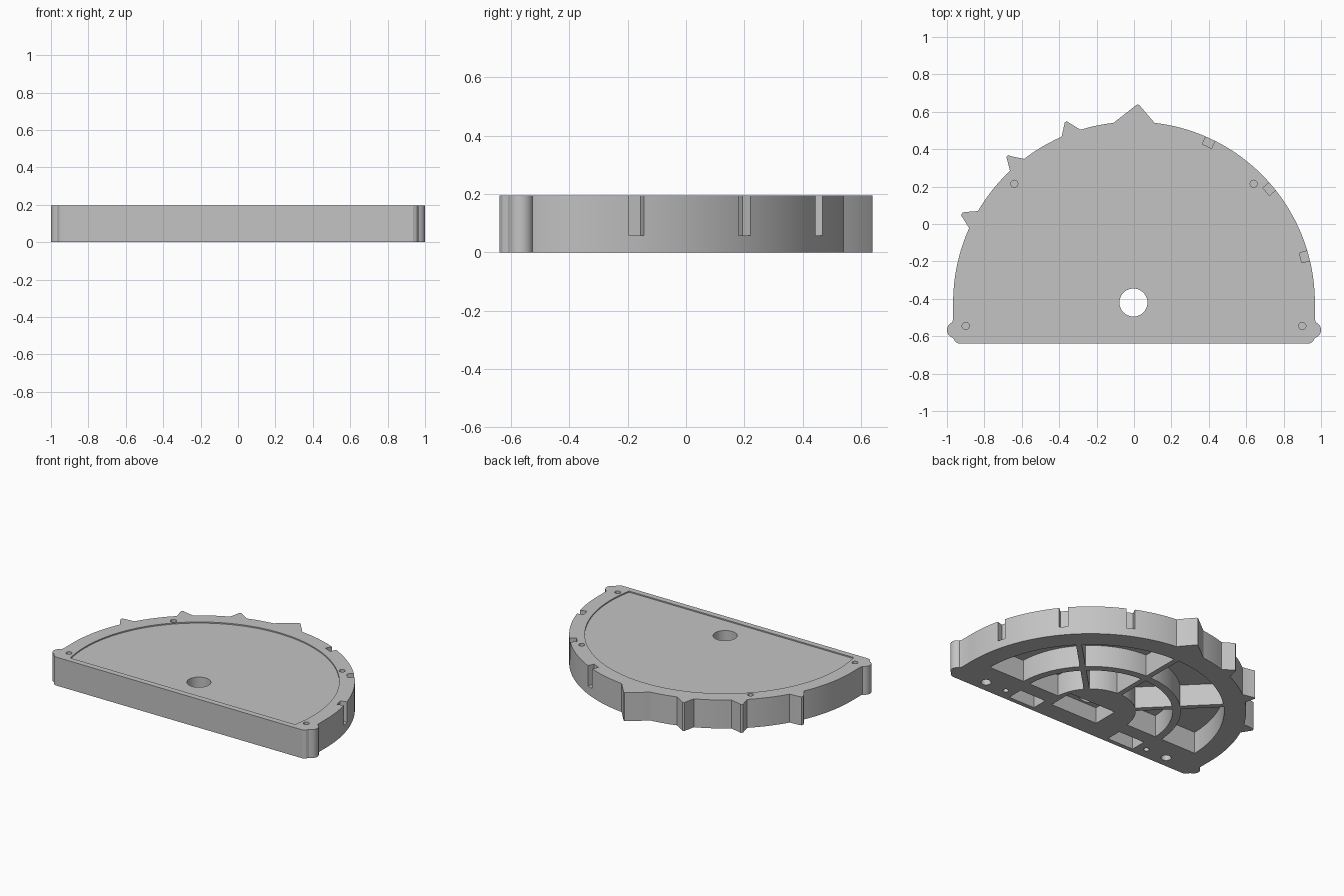
import bpy
import bmesh
from math import radians, degrees, cos, sin, asin

if "Cube" in bpy.data.objects:
    bpy.data.objects.remove(bpy.data.objects["Cube"], do_unlink=True)

CY = -0.42      # centre of the main arc
R = 0.967       # outer radius
H = 0.195       # thickness

grey = bpy.data.materials.new("plain grey")
grey.use_nodes = True
grey.diffuse_color = (0.55, 0.55, 0.55, 1)
grey.node_tree.nodes["Principled BSDF"].inputs["Base Color"].default_value = (0.55, 0.55, 0.55, 1)


def arc(cx, cy, r, a0, a1, n):
    """Points on an arc, angles in degrees."""
    angles = [radians(a0 + (a1 - a0) * i / n) for i in range(n + 1)]
    return [(cx + r * cos(a), cy + r * sin(a)) for a in angles]


def circle(cx, cy, r, n=32):
    return arc(cx, cy, r, 0, 360, n)[:-1]


def rect(x0, x1, y0, y1):
    return [(x0, y0), (x1, y0), (x1, y1), (x0, y1)]


def prism(name, points, z0, z1):
    """Extrude a flat outline between two heights."""
    bm = bmesh.new()
    face = bm.faces.new([bm.verts.new((x, y, z0)) for x, y in points])
    top = bmesh.ops.extrude_face_region(bm, geom=[face])["geom"]
    moved = [v for v in top if isinstance(v, bmesh.types.BMVert)]
    bmesh.ops.translate(bm, verts=moved, vec=(0, 0, z1 - z0))
    bmesh.ops.recalc_face_normals(bm, faces=bm.faces)
    mesh = bpy.data.meshes.new(name)
    bm.to_mesh(mesh)
    bm.free()
    mesh.materials.append(grey)
    obj = bpy.data.objects.new(name, mesh)
    bpy.context.collection.objects.link(obj)
    return obj


# Outline: right corner with side bulb, toothed arc, mirrored left corner
corner = [(0.935, -0.64), (0.955, -0.63), (0.967, -0.61)]
corner += arc(0.957, -0.567, 0.043, -65, 70, 12) + [(0.967, -0.51)]
teeth = [
    (83.5, 96.5, [(0.03, 0.634), (0.02, 0.64), (0.01, 0.634)]),
    (107.2, 113.6, [(-0.345, 0.54), (-0.36, 0.55), (-0.37, 0.543)]),
    (127.4, 133.3, [(-0.655, 0.362), (-0.672, 0.368), (-0.682, 0.358)]),
    (149.6, 155.7, [(-0.9, 0.064), (-0.918, 0.06), (-0.924, 0.046)]),
]
outline = list(corner)
angle = 0
for start, end, tip in teeth:
    outline += arc(0, CY, R, angle, start, max(4, int((start - angle) / 2))) + tip
    angle = end
outline += arc(0, CY, R, angle, 180, 14)
outline += [(-x, y) for x, y in reversed(corner)]
body = prism("toothed_half_disc_body", outline, 0, H)

cutters = []


def cut(name, points, z0, z1):
    obj = prism(name, points, z0, z1)
    obj.hide_render = True
    cutters.append(obj)
    return obj


# Shallow recessed panel on the top
a = -degrees(asin(0.18 / 0.87))
cut("top_recess", arc(0, CY, 0.87, a, 180 - a, 96), H - 0.008, H + 0.1)

# Underside cells between ring ribs and radial ribs
for inner, outer in ((0.28, 0.51), (0.56, 0.83)):
    for start in (0, 45, 90, 135):
        gap_in, gap_out = (degrees(asin(0.018 / r)) for r in (inner, outer))
        cell = arc(0, CY, outer, start + gap_out, start + 45 - gap_out, 20)
        cell += arc(0, CY, inner, start + 45 - gap_in, start + gap_in, 20)
        cut("underside_cell", cell, -0.1, 0.15)

# Centre hole and the pocket beneath it
cut("centre_hole", circle(-0.003, CY, 0.075, 48), -0.1, H + 0.1)
cut("hub_pocket", rect(-0.12, 0.24, -0.51, -0.33), -0.1, 0.11)

# Mirrored holes: screw holes on top, band holes and pockets below
for side in (-1, 1):
    for x, y in ((0.64, 0.215), (0.9, -0.545)):
        cut("screw_hole", circle(side * x, y, 0.019, 24), H - 0.03, H + 0.1)
    cut("large_pin_hole", circle(side * 0.73, -0.56, 0.032), -0.1, 0.12)
    cut("small_pin_hole", circle(side * 0.57, -0.56, 0.018, 24), -0.1, 0.12)
    cx = side * 0.4
    cut("band_pocket", rect(cx - 0.1, cx + 0.1, -0.61, -0.5), -0.1, 0.12)

# Rim slots, open at the top and outside
for deg in (15, 40, 65):
    slot = cut("rim_slot", rect(R - 0.045, R + 0.1, -0.027, 0.027), 0.057, H + 0.1)
    slot.rotation_euler.z = radians(deg)
    slot.location.y = CY

# Carve everything out of the body
bpy.ops.object.select_all(action="DESELECT")
bpy.context.view_layer.objects.active = body
body.select_set(True)
for cutter in cutters:
    mod = body.modifiers.new("cut", "BOOLEAN")
    mod.operation = "DIFFERENCE"
    mod.solver = "EXACT"
    mod.object = cutter
    bpy.ops.object.modifier_apply(modifier=mod.name)
for cutter in cutters:
    bpy.data.objects.remove(cutter, do_unlink=True)

bpy.ops.object.shade_smooth_by_angle(angle=radians(25))
